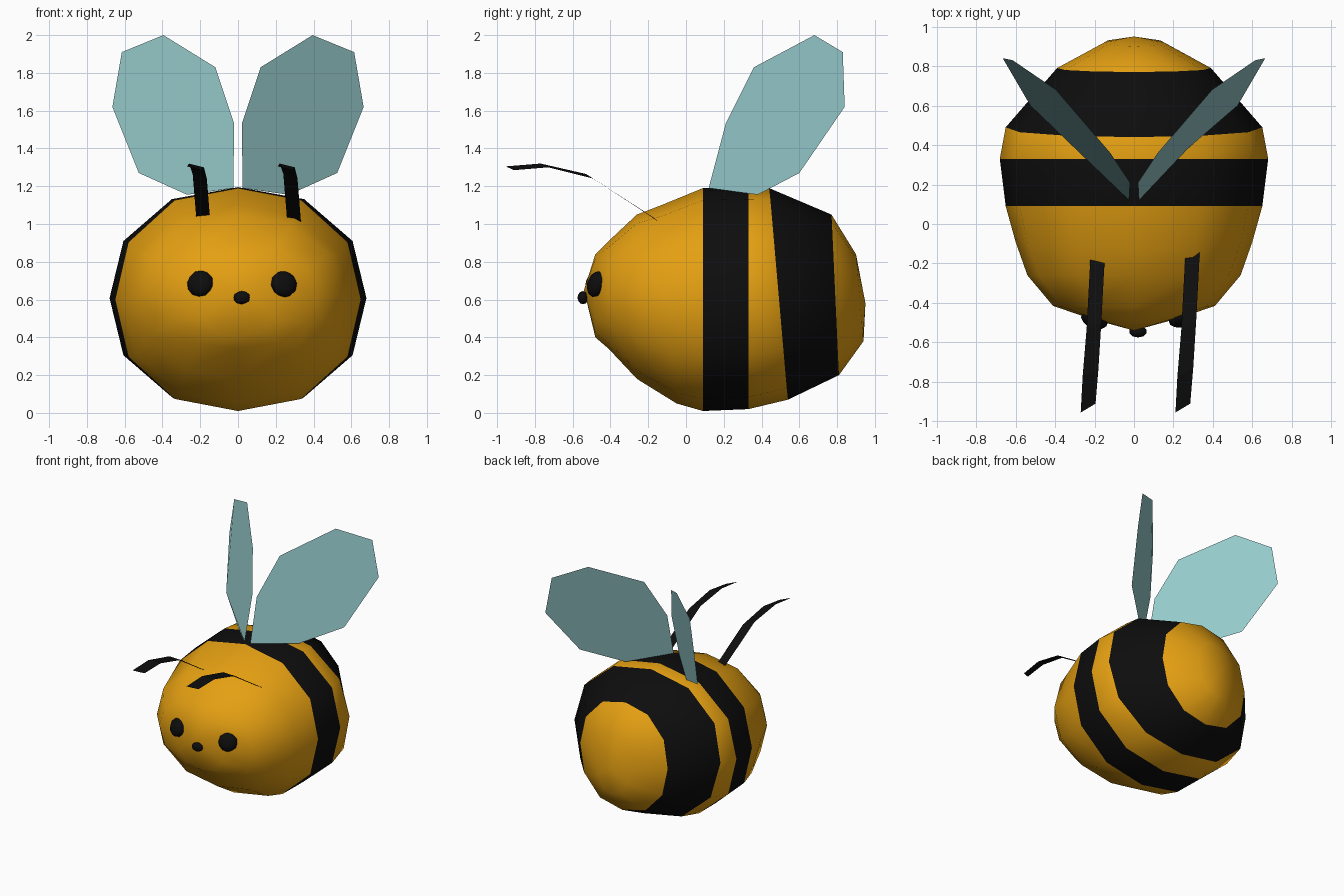
import bpy, bmesh, math
from mathutils import Vector

if "Cube" in bpy.data.objects:
    bpy.data.objects.remove(bpy.data.objects["Cube"])


def material(name, rgb):
    m = bpy.data.materials.new(name)
    m.diffuse_color = (*rgb, 1)
    m.use_nodes = True
    m.node_tree.nodes["Principled BSDF"].inputs["Base Color"].default_value = m.diffuse_color
    return m


YELLOW = material("honey_yellow", (0.78, 0.35, 0.006))
BLACK = material("soft_black", (0.004, 0.004, 0.004))
TEAL = material("pale_teal", (0.31, 0.60, 0.61))


def finish(bm, name, mats, smooth=False):
    mesh = bpy.data.meshes.new(name)
    bm.to_mesh(mesh)
    bm.free()
    for m in mats:
        mesh.materials.append(m)
    for p in mesh.polygons:
        p.use_smooth = smooth
    ob = bpy.data.objects.new(name, mesh)
    bpy.context.collection.objects.link(ob)
    return ob


# Body: rings lofted from face to tail
# (y at top, y at bottom, z at top, z at bottom, half width)
RINGS = [
    (-0.48, -0.48, 0.84, 0.40, 0.22),
    (-0.42, -0.41, 0.90, 0.34, 0.41),
    (-0.26, -0.26, 1.05, 0.18, 0.54),
    (-0.13, -0.05, 1.10, 0.05, 0.60),
    (0.09, 0.09, 1.19, 0.01, 0.65),
    (0.33, 0.33, 1.195, 0.02, 0.68),
    (0.44, 0.54, 1.19, 0.07, 0.65),
    (0.77, 0.81, 1.05, 0.20, 0.39),
    (0.90, 0.94, 0.84, 0.38, 0.15),
]
BLACK_BANDS = (4, 6)  # spans that carry a dark stripe
SIDES = 12

bm = bmesh.new()
loops = []
for yt, yb, zt, zb, hw in RINGS:
    loop = []
    for i in range(SIDES):
        a = 2 * math.pi * i / SIDES
        k = 1.0 if i % 3 == 0 else 1.03
        c = math.cos(a)
        loop.append(bm.verts.new((hw * math.sin(a) * k,
                                  (yt + yb) / 2 + (yt - yb) / 2 * c,
                                  (zt + zb) / 2 + (zt - zb) / 2 * c * k)))
    loops.append(loop)
for r in range(len(loops) - 1):
    for i in range(SIDES):
        j = (i + 1) % SIDES
        f = bm.faces.new((loops[r][i], loops[r][j], loops[r + 1][j], loops[r + 1][i]))
        f.material_index = 1 if r in BLACK_BANDS else 0
for loop, tip in ((loops[0], (0, -0.54, 0.65)), (loops[-1], (0, 0.95, 0.58))):
    v = bm.verts.new(tip)
    for i in range(SIDES):
        bm.faces.new((loop[i], loop[(i + 1) % SIDES], v))
bmesh.ops.recalc_face_normals(bm, faces=bm.faces)
finish(bm, "body", [YELLOW, BLACK], smooth=True)

# Wings: one gently curved sheet per side
WING = [(0.025, 0.12, 1.19), (0.02, 0.21, 1.53), (0.12, 0.36, 1.83), (0.395, 0.68, 2.0),
        (0.615, 0.83, 1.91), (0.665, 0.84, 1.62), (0.525, 0.60, 1.27), (0.27, 0.38, 1.155)]
for side, label in ((1, "right"), (-1, "left")):
    bm = bmesh.new()
    pts = [Vector((x * side, y, z)) for x, y, z in WING]
    vs = [bm.verts.new(p) for p in pts]
    bm.faces.new(vs if side > 0 else vs[::-1])
    finish(bm, label + "_wing", [TEAL])

# Antennae: flat bent ribbons, the left one a shifted copy
INNER = [(0.26, -0.15, 1.02), (0.24, -0.53, 1.265), (0.22, -0.77, 1.32), (0.21, -0.955, 1.305)]
OUTER = [(0.335, -0.11, 0.99), (0.315, -0.49, 1.24), (0.30, -0.73, 1.30), (0.285, -0.91, 1.285)]
for shift, label in ((0.0, "right"), (-0.48, "left")):
    bm = bmesh.new()
    a = [bm.verts.new((x + shift, y, z)) for x, y, z in INNER]
    b = [bm.verts.new((x + shift, y, z)) for x, y, z in OUTER]
    for i in range(3):
        bm.faces.new((a[i], b[i], b[i + 1], a[i + 1]))
    bmesh.ops.recalc_face_normals(bm, faces=bm.faces)
    finish(bm, label + "_antenna", [BLACK])


# Eyes and nose: squashed low-poly balls
def ball(name, loc, size, turn=0.0):
    bm = bmesh.new()
    bmesh.ops.create_icosphere(bm, subdivisions=2, radius=1)
    ob = finish(bm, name, [BLACK], smooth=True)
    ob.location, ob.scale = loc, size
    ob.rotation_euler = (-0.3 if turn else 0, 0, turn)


ball("left_eye", (-0.20, -0.483, 0.685), (0.072, 0.045, 0.072), -0.35)
ball("right_eye", (0.243, -0.475, 0.682), (0.072, 0.045, 0.072), 0.35)
ball("nose", (0.02, -0.545, 0.61), (0.045, 0.03, 0.035))
